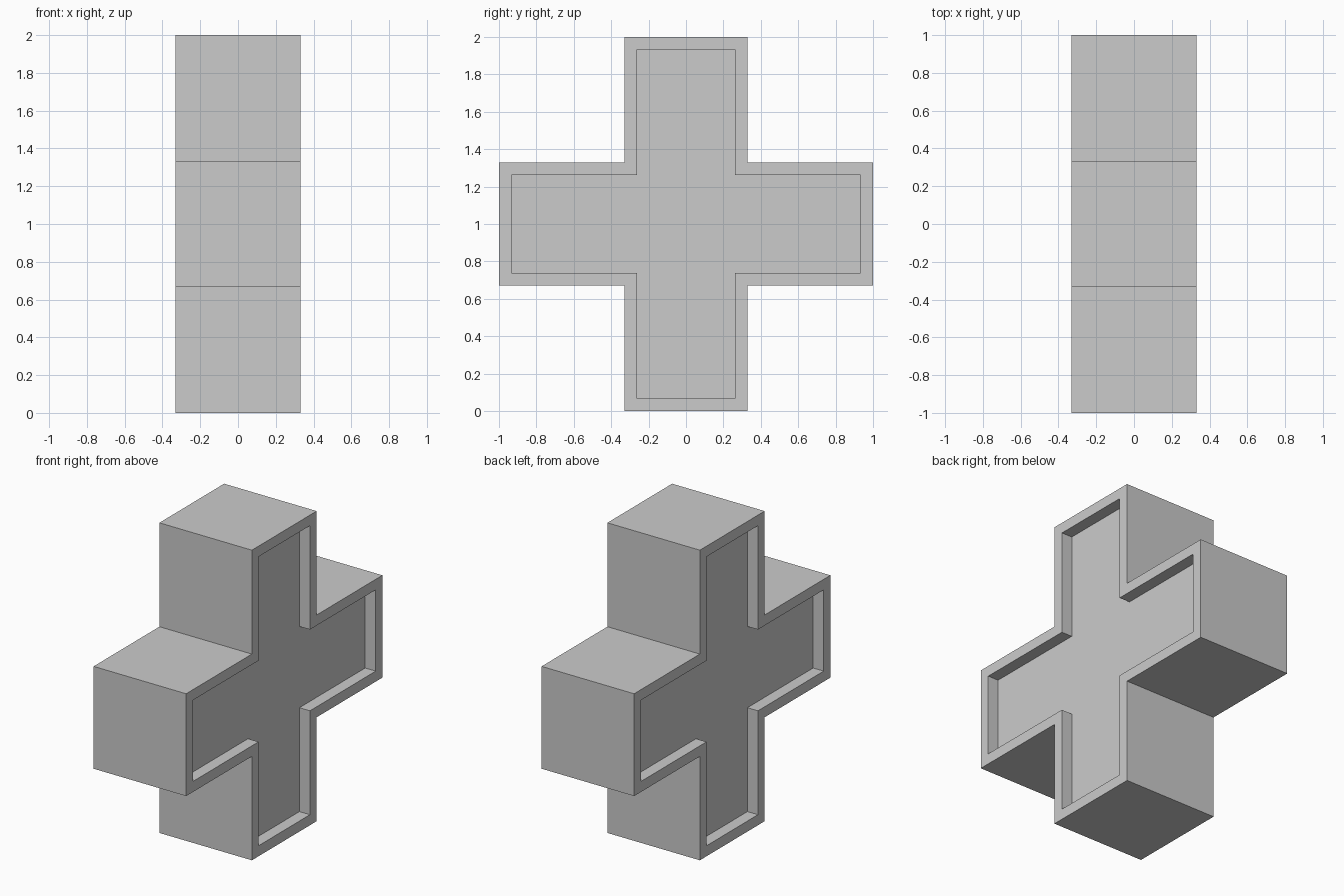
import bpy, bmesh
from mathutils import Vector

if "Cube" in bpy.data.objects:
    bpy.data.objects.remove(bpy.data.objects["Cube"])

HALF = 0.33      # half width of the arms and half thickness
REACH = 1.0      # arm length from the centre
RIM = 0.068      # rim width around the recess
DEPTH = 0.075    # recess depth

# Cross outline in the YZ plane: one arm corner pattern turned four times
outline = []
y, z = [(HALF, HALF), (HALF, REACH), (-HALF, REACH)], None
for turn in range(4):
    for a, b in y:
        for _ in range(turn):
            a, b = -b, a
        outline.append((a, b))

bm = bmesh.new()
base = bm.faces.new([bm.verts.new((-HALF, a, b + REACH)) for a, b in outline])

# Solid cross
solid = bmesh.ops.extrude_face_region(bm, geom=[base], use_keep_orig=True)
verts = [g for g in solid["geom"] if isinstance(g, bmesh.types.BMVert)]
bmesh.ops.translate(bm, verts=verts, vec=(2 * HALF, 0, 0))
bmesh.ops.recalc_face_normals(bm, faces=bm.faces)

# Recessed panel on both large faces
for side in (-1, 1):
    bm.normal_update()
    panel = next(f for f in bm.faces if f.normal.x * side > 0.9)
    bmesh.ops.inset_region(bm, faces=[panel], thickness=RIM, use_even_offset=True)
    sunk = bmesh.ops.extrude_discrete_faces(bm, faces=[panel])["faces"][0]
    bmesh.ops.translate(bm, verts=sunk.verts[:], vec=Vector((-side * DEPTH, 0, 0)))

mesh = bpy.data.meshes.new("cross_block")
bm.to_mesh(mesh)
bm.free()
bpy.context.collection.objects.link(bpy.data.objects.new("cross_block", mesh))
